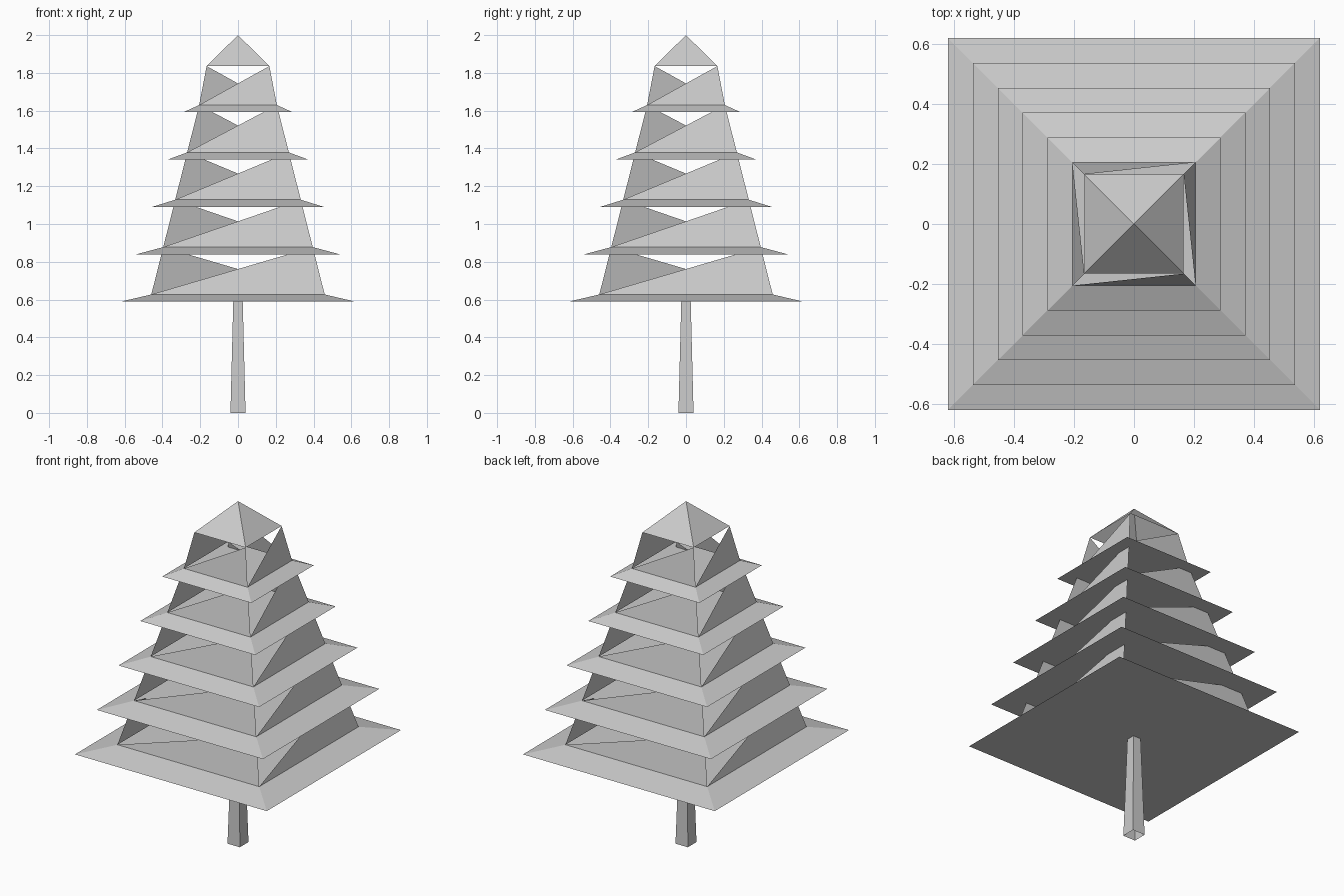
import bpy, bmesh

if "Cube" in bpy.data.objects:
    bpy.data.objects.remove(bpy.data.objects["Cube"])


def make_object(name, bm):
    mesh = bpy.data.meshes.new(name)
    bm.to_mesh(mesh)
    bm.free()
    obj = bpy.data.objects.new(name, mesh)
    bpy.context.collection.objects.link(obj)
    return obj


def square(bm, half, z):
    return [bm.verts.new((x * half, y * half, z))
            for x, y in ((-1, -1), (1, -1), (1, 1), (-1, 1))]


def band(bm, low, high):
    for i in range(4):
        j = (i + 1) % 4
        bm.faces.new((low[i], low[j], high[j], high[i]))


# Tapered open trunk
bm = bmesh.new()
band(bm, square(bm, 0.04, 0), square(bm, 0.025, 0.59))
make_object("trunk", bm)

# Five tiers: flat underside, sloped skirt, one triangular wall panel per side
COUNT = 5
for n in range(COUNT):
    z = 0.589 + 0.2507 * n
    inner, inner_z = 0.459 - 0.0633 * n, z + 0.038
    if n < COUNT - 1:
        top, top_z = inner - 0.0633, inner_z + 0.2507
    else:
        top, top_z = 0.166, 1.836

    bm = bmesh.new()
    outer = square(bm, 0.621 - 0.083 * n, z)
    bm.faces.new(outer[::-1])
    band(bm, outer, square(bm, inner, inner_z))
    make_object(f"branch_skirt_{n + 1}", bm)

    bm = bmesh.new()
    low, high = square(bm, inner, inner_z), square(bm, top, top_z)
    for i in range(4):
        j = (i + 1) % 4
        bm.faces.new((low[i], low[j], high[j]))
    make_object(f"branch_panels_{n + 1}", bm)

# Open pyramid at the tip
bm = bmesh.new()
base = square(bm, 0.166, 1.836)
tip = bm.verts.new((0, 0, 2))
for i in range(4):
    bm.faces.new((base[i], base[(i + 1) % 4], tip))
make_object("tree_tip", bm)
